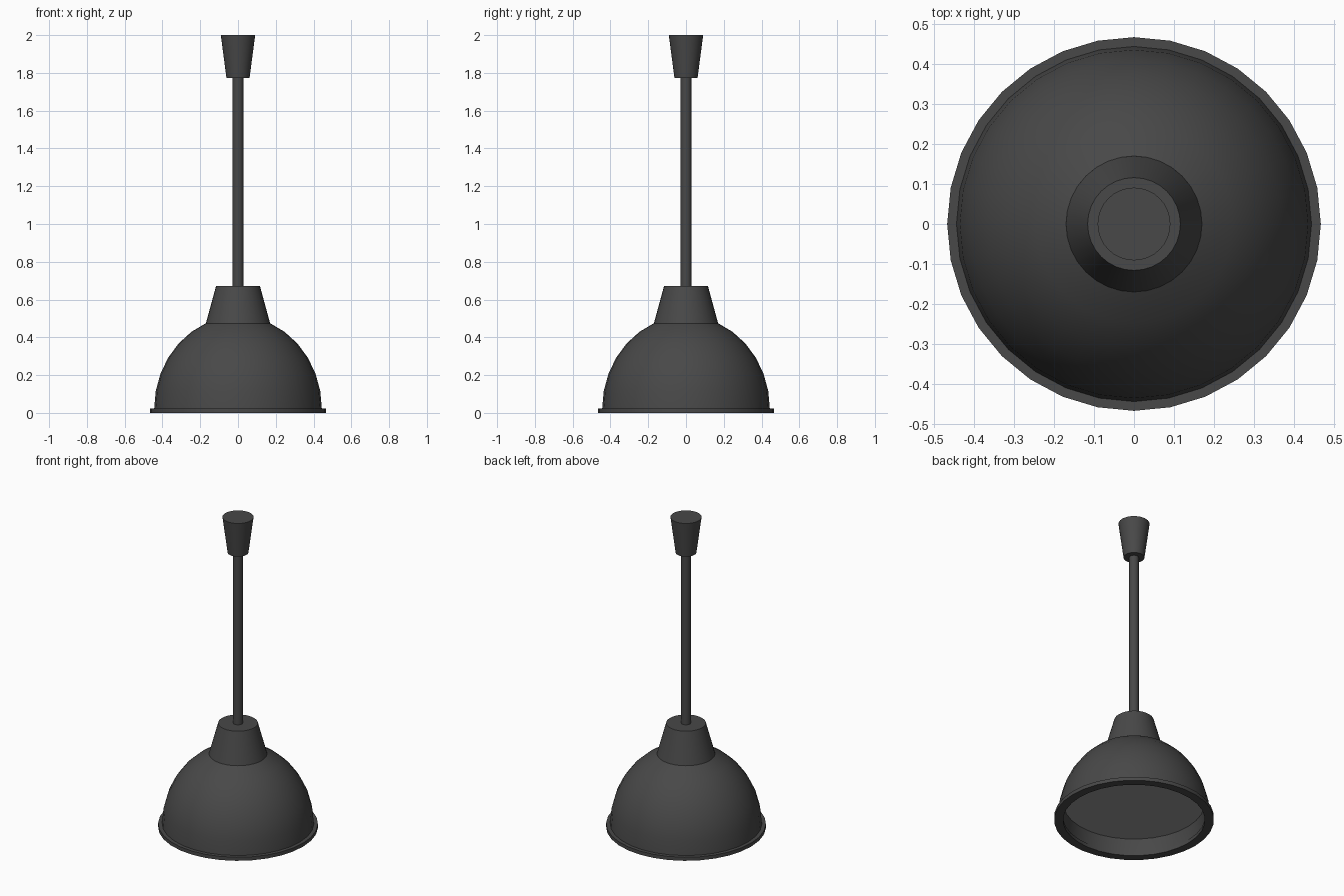
import bpy, bmesh, math

if "Cube" in bpy.data.objects:
    bpy.data.objects.remove(bpy.data.objects["Cube"])

SIDES = 32


def material(name, value):
    m = bpy.data.materials.new(name)
    m.diffuse_color = (value, value, value, 1)
    m.use_nodes = True
    m.node_tree.nodes["Principled BSDF"].inputs["Base Color"].default_value = m.diffuse_color
    return m


dark = material("dark_grey", 0.065)
light = material("diffuser_grey", 0.3)


def lathe(name, profile, mat, closed=False):
    """Revolve (radius, z) points about z; open profiles get flat end caps."""
    bm = bmesh.new()
    rings = []
    for r, z in profile:
        rings.append([bm.verts.new((r * math.cos(a), r * math.sin(a), z))
                      for a in (2 * math.pi * i / SIDES for i in range(SIDES))])
    pairs = list(zip(rings, rings[1:]))
    if closed:
        pairs.append((rings[-1], rings[0]))
    else:
        bm.faces.new(rings[0])
        if len(rings) > 1:
            bm.faces.new(rings[-1])
    for lo, hi in pairs:
        for i in range(SIDES):
            j = (i + 1) % SIDES
            bm.faces.new((lo[i], lo[j], hi[j], hi[i]))
    if len(rings) > 1:
        bmesh.ops.recalc_face_normals(bm, faces=bm.faces)
    else:
        bmesh.ops.reverse_faces(bm, faces=bm.faces)  # single disc faces down
    me = bpy.data.meshes.new(name)
    bm.to_mesh(me)
    bm.free()
    ob = bpy.data.objects.new(name, me)
    bpy.context.collection.objects.link(ob)
    me.materials.append(mat)
    bpy.ops.object.select_all(action='DESELECT')
    ob.select_set(True)
    bpy.context.view_layer.objects.active = ob
    bpy.ops.object.shade_smooth_by_angle(angle=math.radians(30))
    return ob


# Dome shade: hollow shell, elliptical profile cut off at the neck
steps = [math.radians(11.25 * k) for k in range(7)]
outer = [(0.444 * math.cos(a), 0.02 + 0.492 * math.sin(a)) for a in steps]
inner = [(0.422 * math.cos(a), 0.01 + 0.478 * math.sin(a)) for a in reversed(steps)]
lathe("shade", outer + inner, dark, closed=True)

# Flat flange around the mouth of the shade
lathe("shade_rim", [(0.415, 0), (0.467, 0), (0.467, 0.023), (0.415, 0.023)],
      dark, closed=True)

# Recessed flat diffuser inside the shade
lathe("diffuser", [(0.416, 0.11)], light)

# Tapered neck, hanging rod and ceiling canopy
lathe("neck", [(0.17, 0.474), (0.116, 0.672)], dark)
lathe("rod", [(0.028, 0.66), (0.028, 1.78)], dark)
lathe("canopy", [(0.061, 1.772), (0.091, 2.0)], dark)
